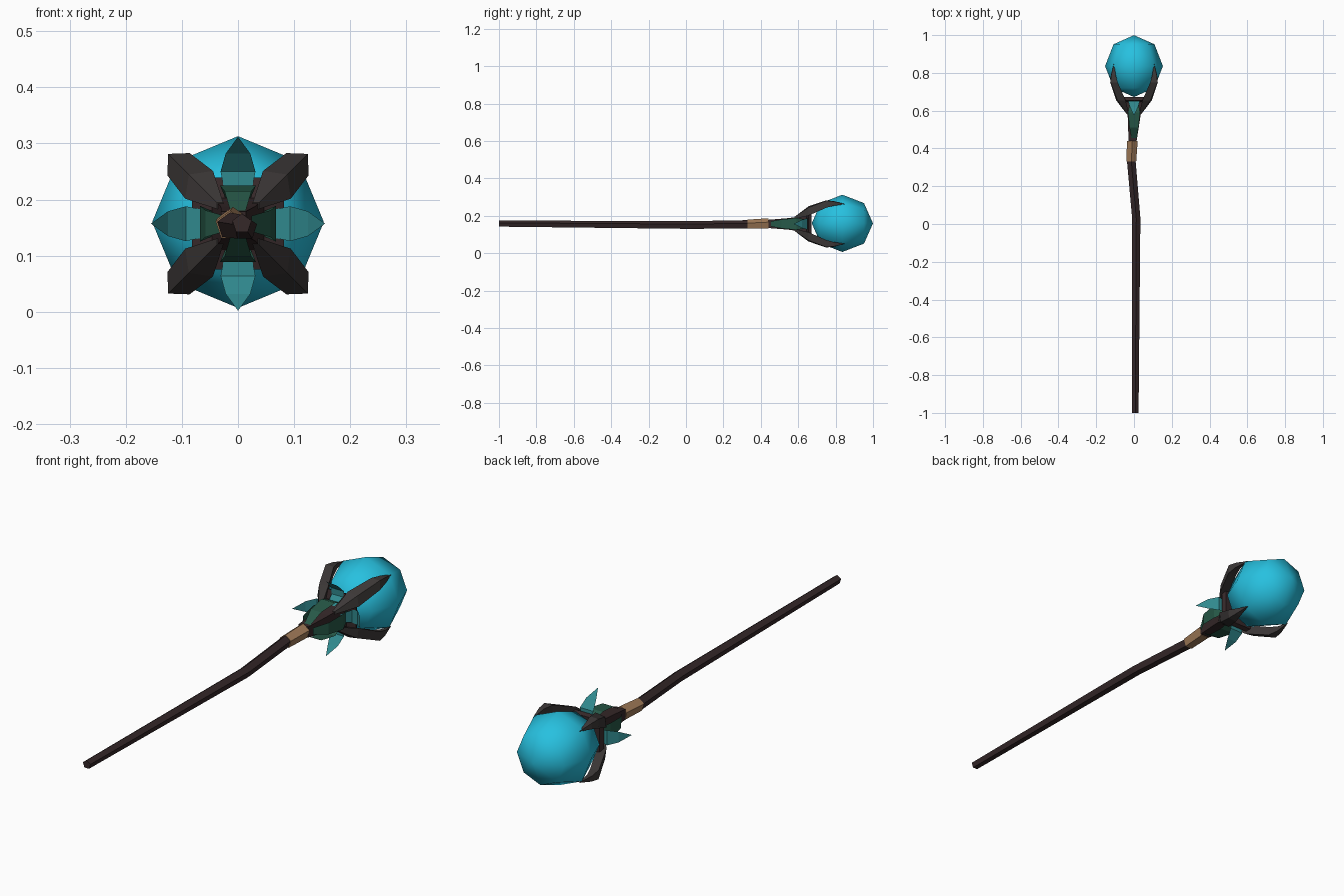
import bpy, bmesh, math
from mathutils import Matrix, Vector

cube = bpy.data.objects.get("Cube")
if cube:
    bpy.data.objects.remove(cube, do_unlink=True)

AXIS_Z = 0.157


def material(name, rgb):
    m = bpy.data.materials.new(name)
    m.use_nodes = True
    m.diffuse_color = (*rgb, 1)
    bsdf = next(n for n in m.node_tree.nodes if n.type == 'BSDF_PRINCIPLED')
    bsdf.inputs["Base Color"].default_value = (*rgb, 1)
    return m


WOOD = material("dark wood", (0.036, 0.021, 0.022))
CLAW = material("charcoal claw", (0.045, 0.039, 0.038))
WRAP = material("tan wrap", (0.36, 0.2, 0.1))
GREEN = material("deep green", (0.02, 0.1, 0.065))
TEAL = material("teal leaf", (0.03, 0.25, 0.27))
CYAN = material("cyan crystal", (0.02, 0.53, 0.74))


def finish(name, bm, mat):
    mesh = bpy.data.meshes.new(name)
    bm.to_mesh(mesh)
    bm.free()
    mesh.materials.append(mat)
    ob = bpy.data.objects.new(name, mesh)
    bpy.context.collection.objects.link(ob)
    return ob


def skin(name, rings, mat, closed=True):
    """Bridge successive rings of points; closed rings also get end caps."""
    bm = bmesh.new()
    loops = [[bm.verts.new(p) for p in ring] for ring in rings]
    n = len(loops[0])
    for a, b in zip(loops, loops[1:]):
        for i in range(n if closed else n - 1):
            j = (i + 1) % n
            bm.faces.new((a[i], a[j], b[j], b[i]))
    if closed:
        bm.faces.new(loops[0])
        bm.faces.new(loops[-1])
    bmesh.ops.remove_doubles(bm, verts=bm.verts, dist=0.0005)
    bmesh.ops.recalc_face_normals(bm, faces=bm.faces)
    return finish(name, bm, mat)


def polygon(x, y, z, r, sides, phase=90):
    angles = [math.radians(phase + 360 * i / sides) for i in range(sides)]
    return [(x + r * math.cos(a), y, z + r * math.sin(a)) for a in angles]


# Crooked shaft and the wrap around its upper end
shaft = [(0.007, -1, 0.157, 0.018), (0.012, 0.03, 0.149, 0.023),
         (-0.014, 0.33, 0.153, 0.024)]
wrap = [(-0.014, 0.33, 0.153, 0.027), (-0.009, 0.44, 0.157, 0.03)]
skin("shaft", [polygon(*s, 5) for s in shaft], WOOD)
skin("wrap_band", [polygon(*s, 5) for s in wrap], WRAP)

# Square neck flaring into the socket under the crystal
neck = [(-0.008, 0.44, 0.022), (0, 0.55, 0.031), (0, 0.645, 0.046),
        (0, 0.655, 0.082), (0, 0.672, 0.075)]
skin("neck", [polygon(x, y, AXIS_Z, h * math.sqrt(2), 4, 45)
              for x, y, h in neck], WOOD)

# Crystal, with its poles along the shaft
bm = bmesh.new()
bmesh.ops.create_uvsphere(bm, u_segments=8, v_segments=4, radius=0.153)
bmesh.ops.transform(bm, verts=bm.verts, matrix=(
    Matrix.Translation((0, 0.836, 0.16)) @ Matrix.Diagonal((1, 1.07, 1, 1))
    @ Matrix.Rotation(math.pi / 2, 4, 'X')))
crystal = finish("crystal", bm, CYAN)
crystal.data.shade_smooth()

# Per section: y, distance from axis, half width (and half depth for claws)
claw = [(0.58, 0.045, 0.008, 0.008), (0.655, 0.098, 0.035, 0.026),
        (0.75, 0.15, 0.028, 0.026), (0.79, 0.155, 0.018, 0.015),
        (0.848, 0.15, 0.001, 0.001)]
sepal = [(0.455, 0.024, 0.014), (0.51, 0.058, 0.024),
         (0.59, 0.068, 0.032), (0.65, 0.045, 0.022)]
leaf = [(0.61, 0.043, 0.018), (0.65, 0.068, 0.026), (0.65, 0.093, 0.031),
        (0.62, 0.125, 0.022), (0.575, 0.155, 0)]


def radial(angle):
    out = Vector((math.cos(angle), 0, math.sin(angle)))
    return out, Vector((-out.z, 0, out.x))


def strip(name, path, angle, mat):
    out, side = radial(angle)
    rings = []
    for y, r, w in path:
        c = Vector((0, y, AXIS_Z)) + out * r
        rings.append([c - side * w, c + side * w])
    skin(name, rings, mat, closed=False)


for i in range(4):
    # Claws on the diagonals, sepals and curled leaves between them
    angle = math.pi / 2 * i
    out, side = radial(angle + math.pi / 4)
    rings = []
    for y, r, w, d in claw:
        c = Vector((0, y, AXIS_Z)) + out * r
        rings.append([c + out * d, c + side * w, c - out * d, c - side * w])
    skin(f"claw_{i + 1}", rings, CLAW)
    strip(f"sepal_{i + 1}", sepal, angle, GREEN)
    strip(f"leaf_{i + 1}", leaf, angle, TEAL)
